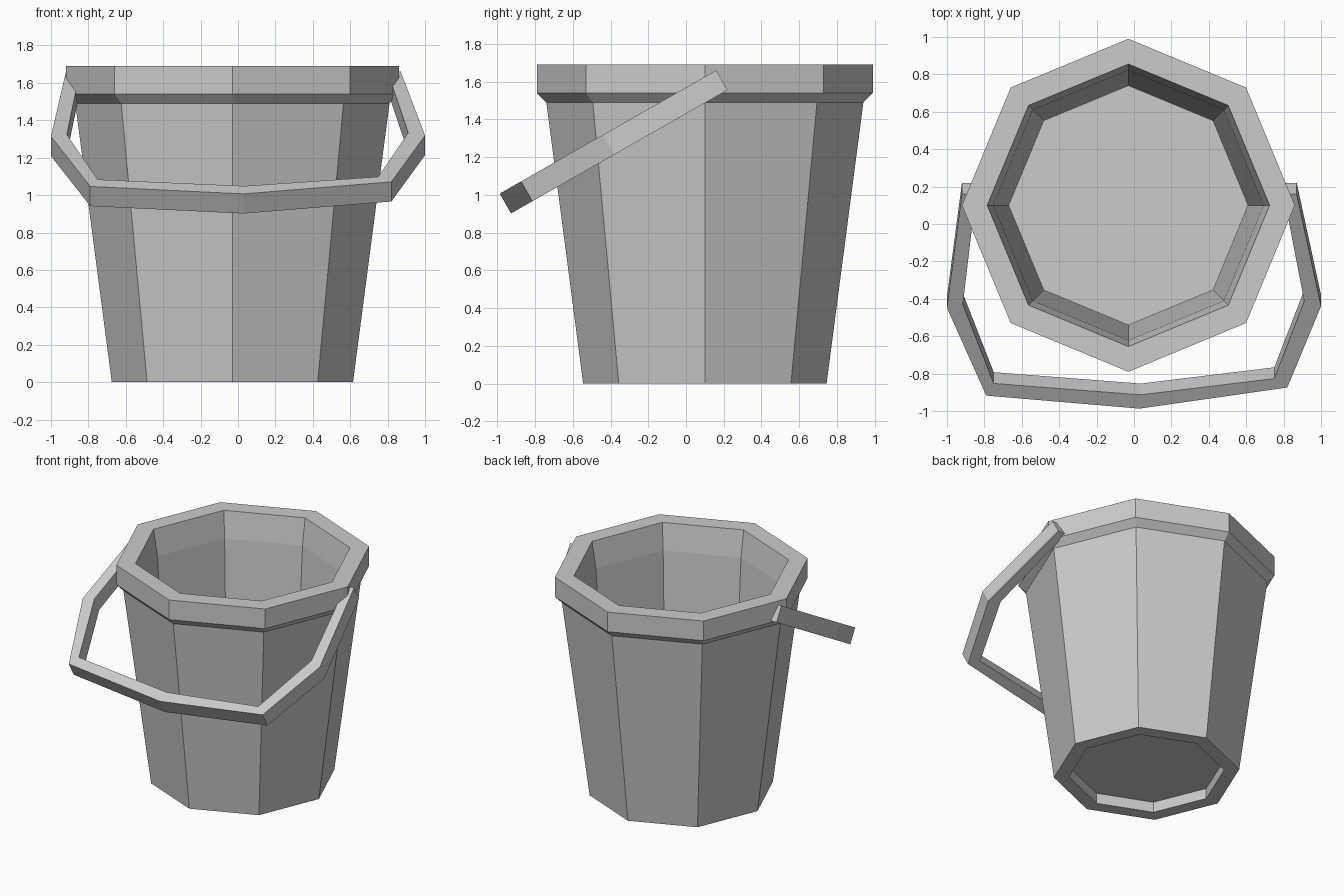
import bpy, bmesh, math
from mathutils import Vector

if "Cube" in bpy.data.objects:
    bpy.data.objects.remove(bpy.data.objects["Cube"])


def finish(bm, name):
    bmesh.ops.recalc_face_normals(bm, faces=bm.faces)
    mesh = bpy.data.meshes.new(name)
    bm.to_mesh(mesh)
    bm.free()
    obj = bpy.data.objects.new(name, mesh)
    bpy.context.collection.objects.link(obj)
    return obj


def bridge(bm, a, b, closed=True):
    n = len(a)
    for i in range(n if closed else n - 1):
        j = (i + 1) % n
        bm.faces.new((a[i], a[j], b[j], b[i]))


# Bucket: eight-sided profile (radius, height) from underside recess to inner floor
SIDES, CENTRE = 8, Vector((-0.03, 0.10, 0))
profile = [(0.54, 0.08), (0.54, 0), (0.645, 0), (0.84, 1.49), (0.89, 1.54),
           (0.89, 1.69), (0.755, 1.69), (0.722, 1.49), (0.64, 0.15)]
bm = bmesh.new()
rings = []
for r, z in profile:
    angles = [2 * math.pi * i / SIDES for i in range(SIDES)]
    rings.append([bm.verts.new(CENTRE + Vector((r * math.cos(t), r * math.sin(t), z)))
                  for t in angles])
for a, b in zip(rings, rings[1:]):
    bridge(bm, a, b)
bm.faces.new(rings[0])
bm.faces.new(rings[-1])
finish(bm, "bucket")

# Handle: flat bow drawn as (x, distance along the tilted plane), given a width
outer = [(-0.92, 0), (-1.0, 0.70), (-0.79, 1.24), (0.03, 1.32),
         (0.82, 1.19), (1.0, 0.69), (0.87, 0)]
inner = [(-0.845, 0), (-0.915, 0.68), (-0.75, 1.165), (0.035, 1.235),
         (0.75, 1.135), (0.91, 0.66), (0.80, 0)]
start = Vector((0, 0.16, 1.66))
along = Vector((0, -0.869, -0.495))
width = Vector((0, 0.06, -0.105))
bm = bmesh.new()
sections = []
for (xo, so), (xi, si) in zip(outer, inner):
    o = start + along * so + Vector((xo, 0, 0))
    i = start + along * si + Vector((xi, 0, 0))
    sections.append([bm.verts.new(p) for p in (o, i, i + width, o + width)])
for a, b in zip(sections, sections[1:]):
    bridge(bm, a, b)
bm.faces.new(sections[0])
bm.faces.new(sections[-1])
finish(bm, "handle")
